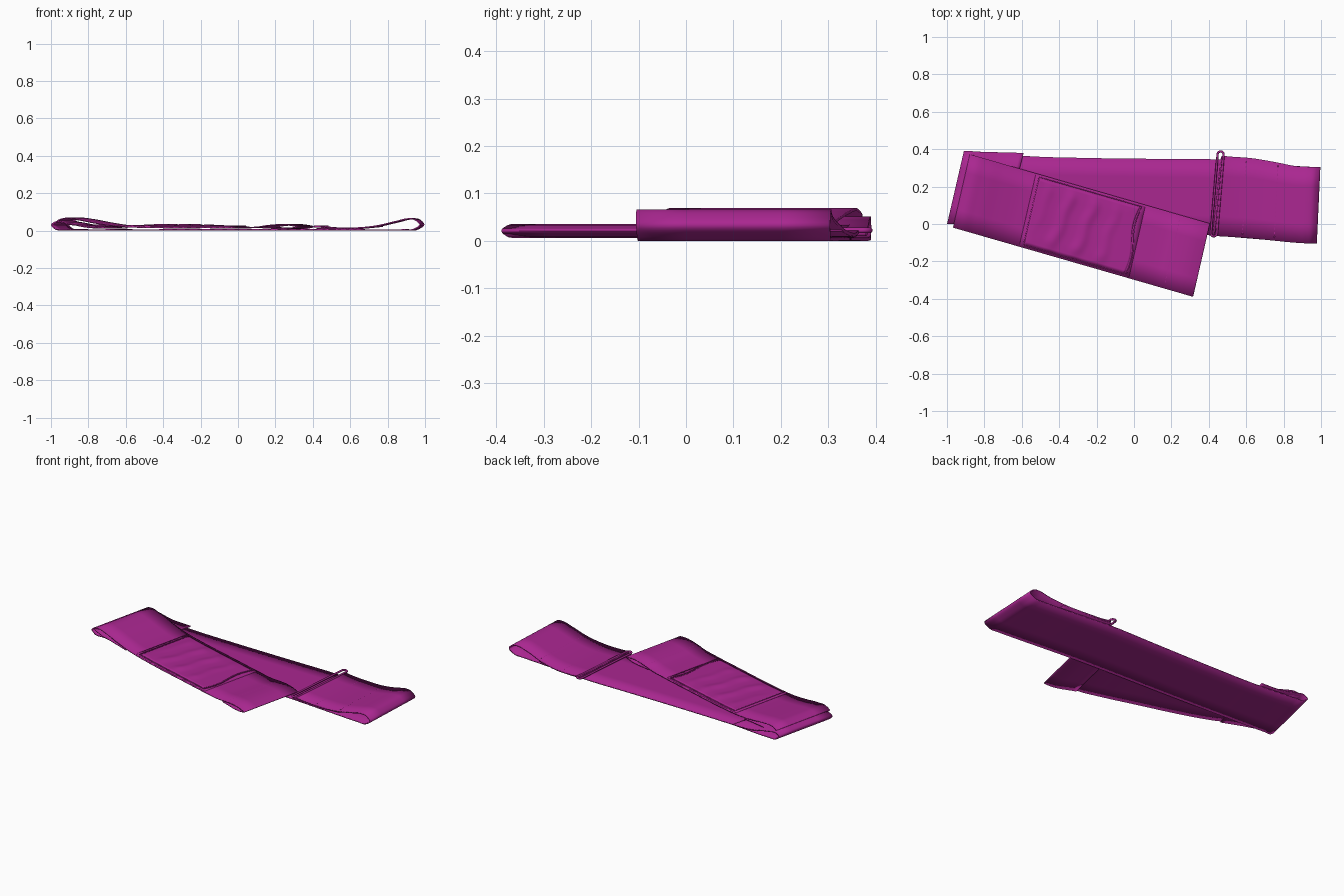
import bpy, bmesh, math
from mathutils import Vector

if "Cube" in bpy.data.objects:
    bpy.data.objects.remove(bpy.data.objects["Cube"])

mat = bpy.data.materials.new("magenta_webbing")
mat.diffuse_color = (0.40, 0.02, 0.28, 1)
mat.use_nodes = True
mat.node_tree.nodes["Principled BSDF"].inputs["Base Color"].default_value = mat.diffuse_color


def finish(ob, angle=40):
    ob.data.materials.append(mat)
    bpy.ops.object.select_all(action='DESELECT')
    ob.select_set(True)
    bpy.context.view_layer.objects.active = ob
    bpy.ops.object.shade_smooth_by_angle(angle=math.radians(angle))


def sheet(name, grid, thick, offset=0):
    """Cloth surface from a grid of points, thickened."""
    bm = bmesh.new()
    vs = [[bm.verts.new(p) for p in row] for row in grid]
    for a, b in zip(vs, vs[1:]):
        for j in range(len(a) - 1):
            bm.faces.new((a[j], b[j], b[j + 1], a[j + 1]))
    me = bpy.data.meshes.new(name)
    bm.to_mesh(me)
    bm.free()
    ob = bpy.data.objects.new(name, me)
    bpy.context.collection.objects.link(ob)
    m = ob.modifiers.new("thickness", 'SOLIDIFY')
    m.thickness, m.offset = thick, offset
    finish(ob)
    return ob


def spline(rows, n=6):
    """Smooth interpolation of rows spaced by their chord length."""
    P = [Vector(r) for r in rows]
    h = [(b - a).length for a, b in zip(P, P[1:])]
    d = [(b - a) / l for a, b, l in zip(P, P[1:], h)]
    m = [d[0]] + [(d[i] * h[i + 1] + d[i + 1] * h[i]) / (h[i] + h[i + 1])
                  for i in range(len(d) - 1)] + [d[-1]]
    out = []
    for i in range(len(d)):
        for k in range(n):
            t = k / n
            out.append(P[i] * (2*t**3 - 3*t*t + 1) + m[i] * h[i] * (t**3 - 2*t*t + t)
                       + P[i+1] * (3*t*t - 2*t**3) + m[i+1] * h[i] * (t**3 - t*t))
    return out + [P[-1]]


def ribbon(name, rows, thick):
    grid = []
    for xf, yf, xb, yb, z in spline(rows):
        a, b = Vector((xf, yf, max(z, thick / 2))), Vector((xb, yb, max(z, thick / 2)))
        grid.append([a.lerp(b, k / 4) for k in range(5)])
    return sheet(name, grid, thick)


# Lower strap: sewn loop at the left, long run, loop back to the ring at the right
# rows: front x, front y, back x, back y, z
ribbon("lower_strap", [
    (-.69, -.02, -.59, .380, .014), (-.80, -.01, -.71, .383, .018),
    (-.93, -.005, -.84, .387, .042), (-.975, 0, -.885, .39, .046),
    (-.996, 0, -.906, .39, .03), (-.98, 0, -.89, .39, .012),
    (-.92, 0, -.83, .387, .005), (-.70, -.01, -.60, .365, .004),
    (-.30, -.03, -.25, .353, .004), (.10, -.045, .15, .348, .004),
    (.40, -.06, .44, .345, .004), (.65, -.08, .67, .325, .004),
    (.88, -.098, .90, .308, .004), (.945, -.103, .962, .305, .009),
    (.974, -.105, .993, .304, .033), (.95, -.105, .97, .305, .057),
    (.91, -.103, .93, .306, .063), (.85, -.099, .87, .309, .05),
    (.74, -.088, .76, .33, .025), (.60, -.075, .62, .353, .013),
    (.50, -.068, .52, .36, .015), (.43, -.064, .47, .365, .02)], .007)

# Inner hem layer of the right loop
ribbon("loop_hem", [
    (.42, -.063, .465, .36, .012), (.50, -.068, .52, .357, .009),
    (.62, -.076, .64, .35, .010), (.755, -.088, .775, .327, .022)], .004)

# Upper strap frame: s runs along it, v across it
F0, D, W = Vector((-.965, -.02, 0)), Vector((.961, -.277, 0)), Vector((.09, .392, 0))
TOP = [(0, .052), (.03, .064), (.10, .060), (.20, .042), (.30, .027), (.38, .021),
       (.50, .017), (.80, .016), (1.0, .016), (1.12, .020), (1.16, .026), (1.31, .026)]


def top_z(s):
    for (a, za), (b, zb) in zip(TOP, TOP[1:]):
        if s <= b:
            return za + (zb - za) * (s - a) / (b - a)
    return TOP[-1][1]


def at(s, v, up=0):
    return F0 + D * s + W * v + Vector((0, 0, top_z(s) + up))


prof = ([(.28, .022), (.15, .030), (.05, .036)] + TOP
        + [(1.33, .021), (1.31, .0155), (1.14, .0155)])
rows = []
for s, z in prof:
    f = F0 + D * s
    b = f + W
    rows.append((f.x, f.y, b.x, b.y, z))
ribbon("upper_strap", rows, .006)

# Pocket backing panel and gathered pocket front
sheet("pocket_backing", [[at(.365 + .61 * i / 20, .015 + .965 * j / 8, .003 if i < 20 else .002)
      for j in range(9)] for i in range(21)], .007, 0)


def gathered(i, j, n=64, m=24):
    u, v = i / n, j / m
    rim = min(1, 7 * min(u, 1 - u, v, 1 - v))
    bend = .35 * math.sin(5.5 * v + .6) + .15 * math.sin(11 * v + 3 * u)
    ridge = (.5 + .5 * math.sin(2 * math.pi * (4.2 * u) + bend * 3)) ** 2
    swell = math.sin(math.pi * min(1, u * 1.15)) ** .5 if u < .87 else 0
    s = .39 + .555 * u + .012 * math.sin(6.5 * v) * u
    return at(s, .05 + .9 * v, .007 + rim * (.002 + .009 * ridge * swell))


sheet("gathered_pocket", [[gathered(i, j) for j in range(25)] for i in range(65)], .003)

# Raised binding round the pocket
def wire(name, pts, r, cyclic=False):
    cu = bpy.data.curves.new(name, 'CURVE')
    cu.dimensions, cu.bevel_depth, cu.bevel_resolution = '3D', r, 2
    sp = cu.splines.new('POLY')
    sp.points.add(len(pts) - 1)
    for p, q in zip(sp.points, pts):
        p.co = (*q, 1)
    sp.use_cyclic_u = cyclic
    cu.use_fill_caps = True
    ob = bpy.data.objects.new(name, cu)
    cu.materials.append(mat)
    bpy.context.collection.objects.link(ob)


wire("pocket_binding", [at(*q, .008) for q in
     [(.385 + .57 * k / 10, .035) for k in range(11)]
     + [(.955 + .012 * math.sin(k * .65), .035 + .93 * k / 10) for k in range(11)]
     + [(.955 - .57 * k / 10, .965) for k in range(11)]], .0025, True)

# Slim wire ring gripping the right loop
ring = []
A, B, R = Vector((.427, -.05, .022)), Vector((.463, .372, .022)), .016
ax = (B - A).normalized()
side = Vector((ax.y, -ax.x, 0))
for c, sgn in ((B, 1), (A, -1)):
    for k in range(13):
        t = math.pi * k / 12
        ring.append(c + sgn * (side * R * math.cos(t) + ax * R * math.sin(t)))
wire("wire_ring", ring, .006, True)


# Dashed stitching
def stitches(name, lines, count):
    bm = bmesh.new()
    for a, b in lines:
        for k in range(count):
            p, q = a.lerp(b, (k + .2) / count), a.lerp(b, (k + .7) / count)
            d = q - p
            n = Vector((-d.y, d.x, 0)).normalized() * .002
            up = Vector((0, 0, .0012))
            bm.faces.new([bm.verts.new(c + up) for c in (p - n, q - n, q + n, p + n)])
    me = bpy.data.meshes.new(name)
    bm.to_mesh(me)
    bm.free()
    ob = bpy.data.objects.new(name, me)
    bpy.context.collection.objects.link(ob)
    finish(ob)


stitches("loop_stitching", [
    (Vector((.58, -.06, .017)), Vector((.60, .34, .017))),
    (Vector((.75, -.08, .031)), Vector((.77, .32, .031)))], 18)
box = [at(1.17, .06, .003), at(1.28, .06, .003), at(1.28, .94, .003), at(1.17, .94, .003)]
stitches("hem_stitching", list(zip(box, box[1:] + box[:1])), 16)
